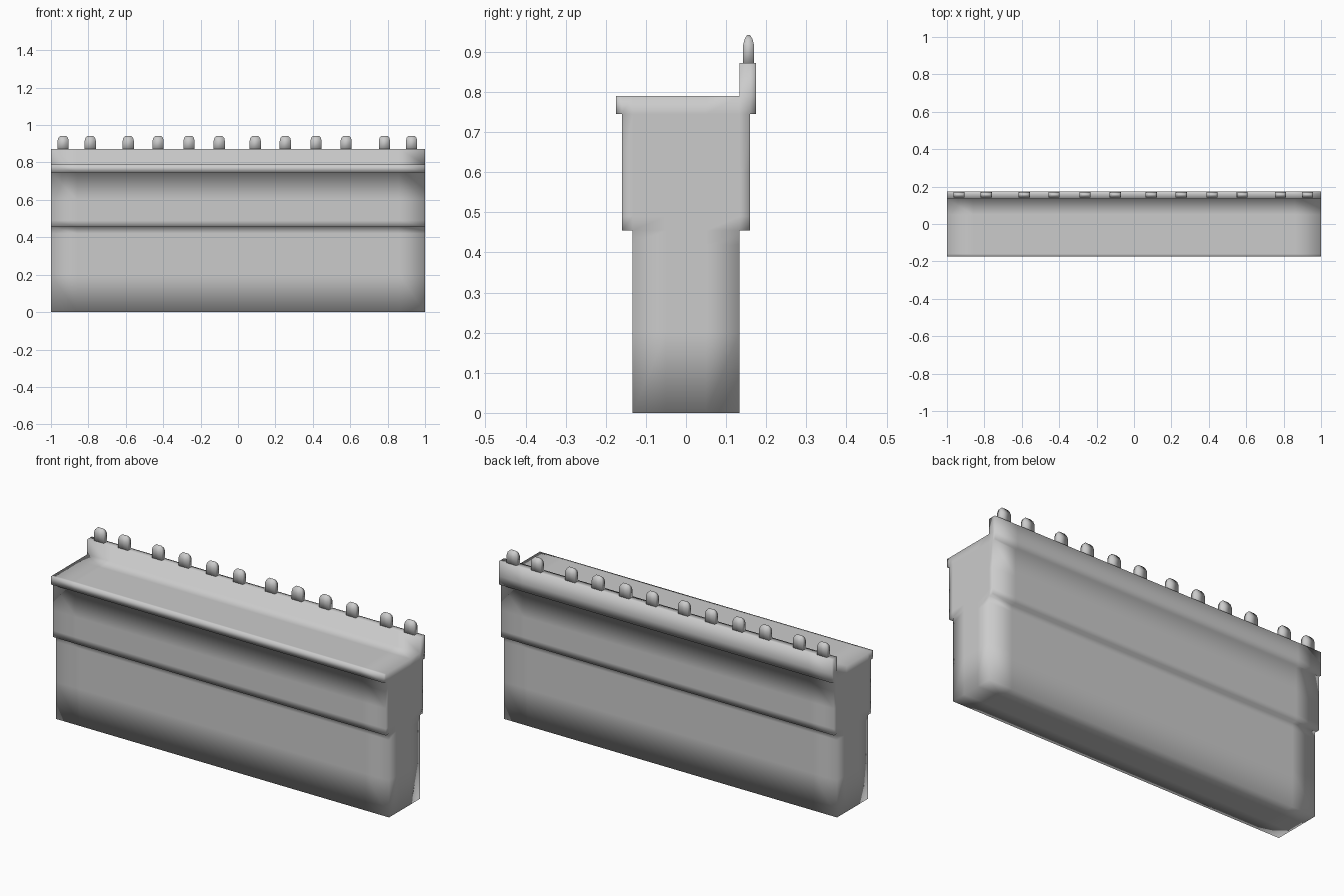
import bpy
import bmesh
from mathutils import Vector

cube = bpy.data.objects.get("Cube")
if cube:
    bpy.data.objects.remove(cube, do_unlink=True)

grey = bpy.data.materials.new("plain grey")
grey.use_nodes = True
grey.diffuse_color = (0.6, 0.6, 0.6, 1)
grey.node_tree.nodes["Principled BSDF"].inputs["Base Color"].default_value = (0.6, 0.6, 0.6, 1)


def finish(name, bm):
    """Weld, orient and smooth a mesh, then add it to the scene."""
    bmesh.ops.remove_doubles(bm, verts=bm.verts, dist=0.0005)
    bmesh.ops.recalc_face_normals(bm, faces=bm.faces)
    for f in bm.faces:
        f.smooth = True
    mesh = bpy.data.meshes.new(name)
    bm.to_mesh(mesh)
    bm.free()
    mesh.materials.append(grey)
    obj = bpy.data.objects.new(name, mesh)
    bpy.context.collection.objects.link(obj)
    return obj


# Stepped wall: a gridded end section carried along x
Y = [-0.175, -0.16, -0.133, -0.05, 0.05, 0.133, 0.16, 0.175]
Z = [0, 0.2, 0.42, 0.455, 0.49, 0.6, 0.745, 0.79, 0.872]
X = [-1, -0.86, 0.86, 1]


def filled(y, z):
    if z < 0.455:
        return abs(y) < 0.133      # base
    if z < 0.745:
        return abs(y) < 0.16       # wider middle
    if z < 0.79:
        return True                # lip
    return y > 0.133               # raised back rail


bm = bmesh.new()
for y0, y1 in zip(Y, Y[1:]):
    for z0, z1 in zip(Z, Z[1:]):
        if filled((y0 + y1) / 2, (z0 + z1) / 2):
            corners = [(y0, z0), (y1, z0), (y1, z1), (y0, z1)]
            for x in (X[0], X[-1]):
                bm.faces.new([bm.verts.new((x, y, z)) for y, z in corners])
bmesh.ops.remove_doubles(bm, verts=bm.verts, dist=0.0005)
outline = [[v.co.copy() for v in e.verts] for e in bm.edges
           if e.is_boundary and e.verts[0].co.x < 0]
for a, b in outline:
    for x0, x1 in zip(X, X[1:]):
        quad = [(x0, a.y, a.z), (x1, a.y, a.z), (x1, b.y, b.z), (x0, b.y, b.z)]
        bm.faces.new([bm.verts.new(p) for p in quad])
finish("stepped_wall", bm)

# Row of round-topped pegs on the back rail
PEGS = [-0.935, -0.79, -0.587, -0.427, -0.262, -0.1,
        0.092, 0.253, 0.417, 0.578, 0.783, 0.928]
SECTIONS = [(0.86, 0.03, 0.014), (0.915, 0.03, 0.014),
            (0.932, 0.026, 0.01), (0.942, 0.016, 0.004)]
for i, x in enumerate(PEGS):
    bm = bmesh.new()
    rings = [[bm.verts.new(Vector((x + sx * w, 0.156 + sy * d, z)))
              for sx, sy in ((-1, -1), (1, -1), (1, 1), (-1, 1))]
             for z, w, d in SECTIONS]
    for low, high in zip(rings, rings[1:]):
        for k in range(4):
            n = (k + 1) % 4
            bm.faces.new((low[k], low[n], high[n], high[k]))
    bm.faces.new(rings[0])
    bm.faces.new(rings[-1])
    finish(f"peg_{i + 1}", bm)
